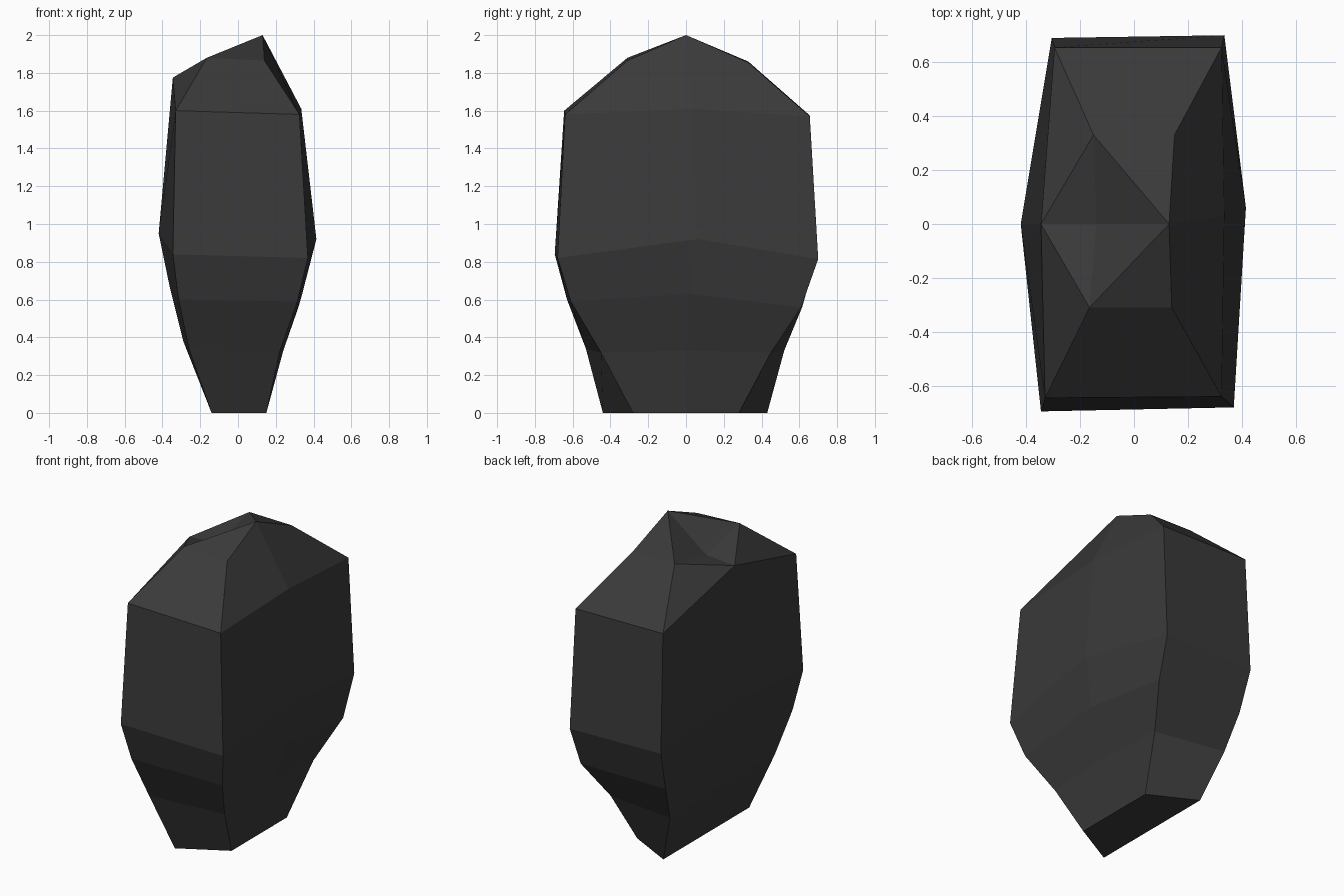
import bpy, bmesh

if "Cube" in bpy.data.objects:
    bpy.data.objects.remove(bpy.data.objects["Cube"])

# Six-sided rings, bottom to top. Order in each ring:
# front left, front right, mid right, back right, back left, mid left
RINGS = [
    [(-.14, -.44, 0), (.15, -.28, 0), (.15, 0, 0), (.15, .28, 0), (-.14, .43, 0), (-.14, 0, 0)],
    [(-.26, -.53, .34), (.22, -.45, .32), (.24, 0, .33), (.22, .45, .32), (-.25, .52, .33), (-.29, 0, .38)],
    [(-.315, -.63, .6), (.315, -.61, .59), (.34, .02, .63), (.32, .61, .56), (-.285, .615, .56), (-.36, 0, .66)],
    [(-.345, -.695, .84), (.37, -.68, .82), (.415, .06, .92), (.335, .7, .815), (-.305, .69, .82), (-.42, 0, .95)],
    [(-.33, -.645, 1.6), (.325, -.64, 1.58), (.335, .03, 1.61), (.325, .655, 1.57), (-.295, .655, 1.575), (-.345, 0, 1.775)],
    [(-.165, -.31, 1.88), (.14, -.31, 1.865), (.13, 0, 2), (.15, .33, 1.855), (-.15, .33, 1.86), (-.14, 0, 1.79)],
]

bm = bmesh.new()
rings = [[bm.verts.new(p) for p in ring] for ring in RINGS]

# Walls between neighbouring rings
for level, (low, high) in enumerate(zip(rings, rings[1:])):
    for i in range(6):
        j = (i + 1) % 6
        if level == 4 and i == 4:        # creased shoulder, back left
            bm.faces.new((low[4], low[5], high[4]))
            bm.faces.new((low[5], high[5], high[4]))
        elif level == 4 and i == 5:      # creased shoulder, front left
            bm.faces.new((low[5], low[0], high[0]))
            bm.faces.new((low[5], high[0], high[5]))
        else:
            bm.faces.new((low[i], low[j], high[j], high[i]))

# Flat base and a peak fanned out from the mid-right top point
bm.faces.new(rings[0][::-1])
top = rings[-1]
for a, b in ((0, 1), (3, 4), (4, 5), (5, 0)):
    bm.faces.new((top[2], top[a], top[b]))
bmesh.ops.recalc_face_normals(bm, faces=bm.faces)

mesh = bpy.data.meshes.new("rock")
bm.to_mesh(mesh)
bm.free()
stone = bpy.data.materials.new("dark grey stone")
stone.diffuse_color = (0.042, 0.042, 0.042, 1)
stone.use_nodes = True
stone.node_tree.nodes["Principled BSDF"].inputs["Base Color"].default_value = stone.diffuse_color
mesh.materials.append(stone)
bpy.context.collection.objects.link(bpy.data.objects.new("rock", mesh))
